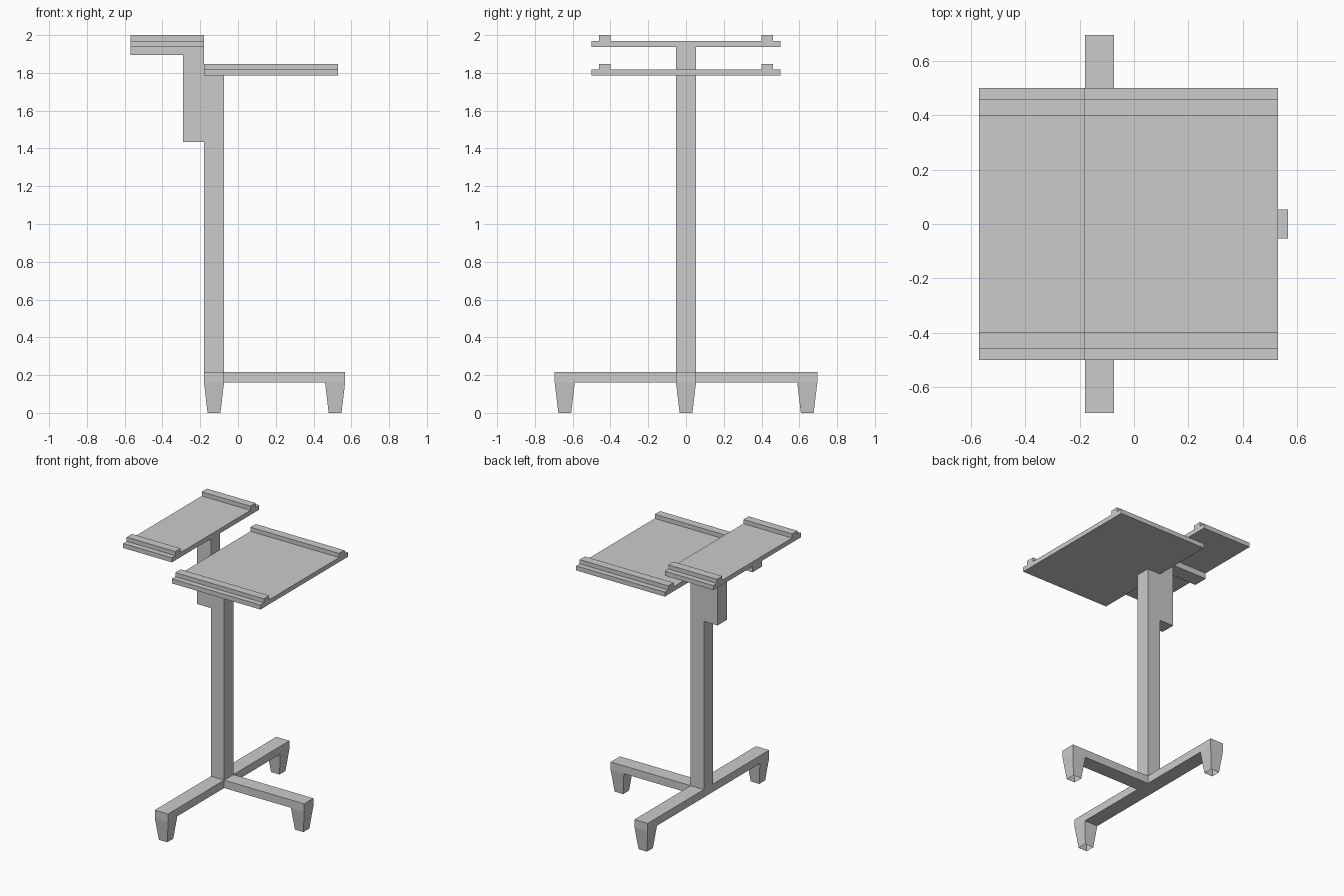
import bpy, bmesh

if "Cube" in bpy.data.objects:
    bpy.data.objects.remove(bpy.data.objects["Cube"])

W = 0.053          # half width of all square tubing
X0, X1 = -0.18, -0.074   # column front/back faces
XC = (X0 + X1) / 2


def finish(name, bm):
    bmesh.ops.recalc_face_normals(bm, faces=bm.faces[:])
    me = bpy.data.meshes.new(name)
    bm.to_mesh(me)
    bm.free()
    ob = bpy.data.objects.new(name, me)
    bpy.context.collection.objects.link(ob)
    return ob


def extrude_profile(name, pts, lo, hi, axis):
    """Extrude a closed 2D profile: (x, z) along y, or (y, z) along x."""
    bm = bmesh.new()
    place = (lambda a, b: (a, lo, b)) if axis == 'y' else (lambda a, b: (lo, a, b))
    face = bm.faces.new([bm.verts.new(place(a, b)) for a, b in pts])
    ext = bmesh.ops.extrude_face_region(bm, geom=[face])
    vec = (0, hi - lo, 0) if axis == 'y' else (hi - lo, 0, 0)
    bmesh.ops.translate(bm, vec=vec,
                        verts=[g for g in ext['geom'] if isinstance(g, bmesh.types.BMVert)])
    return finish(name, bm)


def box(name, x0, x1, y0, y1, z0, z1):
    return extrude_profile(name, [(x0, z0), (x1, z0), (x1, z1), (x0, z1)], y0, y1, 'y')


def foot(name, x, y):
    """Tapered hollow foot, open at the top and bottom."""
    bm = bmesh.new()
    corners = ((-1, -1), (1, -1), (1, 1), (-1, 1))
    rings = [[bm.verts.new((x + r * i, y + r * j, z)) for i, j in corners]
             for r, z in ((W, 0.16), (0.034, 0.0))]
    for k in range(4):
        n = (k + 1) % 4
        bm.faces.new((rings[0][k], rings[0][n], rings[1][n], rings[1][k]))
    return finish(name, bm)


def tray(name, x0, x1, z):
    """Flat tray with a raised rail near each side, as one cross-section."""
    half = [(0.5, z), (0.5, z + 0.033), (0.46, z + 0.033), (0.46, z + 0.063),
            (0.40, z + 0.063), (0.40, z + 0.033)]
    pts = half + [(-y, h) for y, h in reversed(half)]
    return extrude_profile(name, pts, x0, x1, 'x')


# T-shaped base
box("base_cross_beam", X0, X1, -0.695, 0.695, 0.16, 0.217)
box("base_front_beam", X1, 0.567, -W, W, 0.16, 0.217)

# Three feet
foot("front_foot", 0.567 - W, 0)
for side, s in (("left", -1), ("right", 1)):
    foot(side + "_foot", XC, s * (0.695 - W))

# Column and the stepped bracket behind it
box("column", X0, X1, -W, W, 0.217, 1.785)
extrude_profile("upper_bracket",
                [(X0, 1.435), (X0, 1.937), (-0.57, 1.937), (-0.57, 1.895),
                 (-0.29, 1.895), (-0.29, 1.435)], -W, W, 'y')

# Trays
tray("lower_tray", X0, 0.53, 1.785)
tray("upper_tray", -0.57, X0, 1.937)
